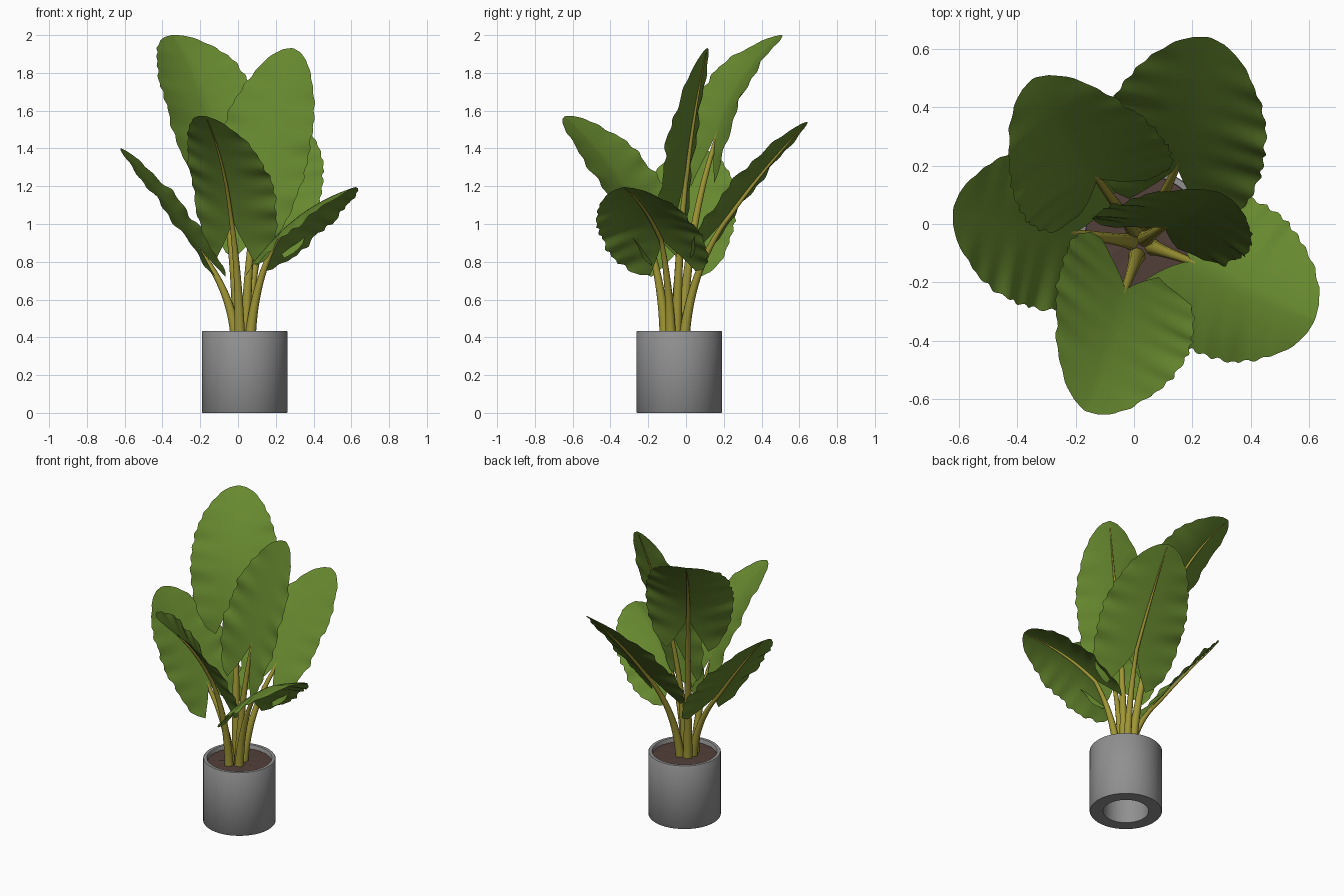
import bpy, bmesh, math, random
from mathutils import Vector

if "Cube" in bpy.data.objects:
    bpy.data.objects.remove(bpy.data.objects["Cube"])

random.seed(4)


def material(name, rgb):
    m = bpy.data.materials.new(name)
    m.diffuse_color = (*rgb, 1)
    m.use_nodes = True
    m.node_tree.nodes["Principled BSDF"].inputs["Base Color"].default_value = m.diffuse_color
    return m


GREEN = material("leaf green", (0.135, 0.25, 0.028))
OLIVE = material("stem olive", (0.35, 0.305, 0.035))
GREY = material("pot grey", (0.28, 0.28, 0.28))
BROWN = material("soil brown", (0.085, 0.05, 0.041))
POT = Vector((0.036, -0.036, 0))


def finish(name, bm, mat, angle=40):
    me = bpy.data.meshes.new(name)
    bm.to_mesh(me)
    bm.free()
    me.materials.append(mat)
    ob = bpy.data.objects.new(name, me)
    bpy.context.collection.objects.link(ob)
    bpy.context.view_layer.objects.active = ob
    ob.select_set(True)
    bpy.ops.object.shade_smooth_by_angle(angle=math.radians(angle))
    ob.select_set(False)
    return ob


def lathe(name, profile, mat, n=64):
    bm = bmesh.new()
    rings = []
    for r, z in profile:
        if r == 0:
            rings.append([bm.verts.new(POT + Vector((0, 0, z)))] * n)
        else:
            rings.append([bm.verts.new(POT + Vector((r * math.cos(2 * math.pi * i / n),
                                                     r * math.sin(2 * math.pi * i / n), z)))
                          for i in range(n)])
    for a, b in zip(rings, rings[1:]):
        for i in range(n):
            j = (i + 1) % n
            vs = list(dict.fromkeys((a[i], a[j], b[j], b[i])))
            if len(vs) > 2:
                bm.faces.new(vs)
    bmesh.ops.recalc_face_normals(bm, faces=bm.faces)
    return finish(name, bm, mat)


# Pot with a deep round recess underneath, and the soil
lathe("pot", [(0, 0.36), (0.142, 0.36), (0.142, 0), (0.223, 0), (0.226, 0.004), (0.226, 0.43),
              (0.223, 0.434), (0.203, 0.434), (0.2, 0.43), (0.2, 0.37), (0, 0.37)], GREY)
soil = lathe("soil", [(0, 0.41), (0.05, 0.41), (0.1, 0.409), (0.15, 0.408), (0.201, 0.406)], BROWN)
for v in soil.data.vertices:
    v.co.z += random.uniform(-0.002, 0.002)

# Leaf outline: half width along the blade, from lobe ends (0) to tip (1)
OUT = [(0, .47), (.03, .66), (.08, .8), (.18, .93), (.32, 1), (.48, .99), (.63, .92),
       (.77, .76), (.88, .56), (.95, .37), (.985, .2), (1, .03)]


def outline(t):
    for (a, p), (b, q) in zip(OUT, OUT[1:]):
        if t <= b:
            return p + (q - p) * (t - a) / (b - a)
    return OUT[-1][1]


def leaf_frame(P, T, w, arch):
    """Returns a function placing (s along, x across, h above) in space."""
    P, T, w = Vector(P), Vector(T), Vector(w)
    length = (T - P).length
    along = (T - P).normalized()
    w = (w - along * w.dot(along)).normalized()
    up = w.cross(along)

    def place(s, x, h):
        return P + along * s * length + w * x + up * (h + arch * length * s * (1 - s))
    return place, length


def leaf(name, place, length, half, lobe, cup, phase):
    bm = bmesh.new()
    rows, cols = 72, 10
    s0 = -lobe / length
    t0 = -s0 / (1 - s0)
    for side in (-1, 1):
        grid = []
        for i in range(rows + 1):
            t = i / rows
            s = s0 + (1 - s0) * t
            inner = .47 * (1 - t / t0) ** 1.3 if t < t0 else 0
            outer = outline(t) * (1 + .018 * math.sin(75 * t + phase + side))
            outer = max(outer, inner + .002)
            row = []
            for j in range(cols + 1):
                v = inner + (outer - inner) * j / cols
                e = v ** 2
                ripple = .006 * e * math.sin(44 * t + phase + 2 * side) + .008 * e * math.sin(19 * t - phase * side)
                # veins sweep forward towards the edge
                row.append(bm.verts.new(place(s + .06 * v * (1 - t) * min(1, t * 3), side * v * half,
                                              ripple + cup * (.7 * e + .3 * v))))
            grid.append(row)
        for a, b in zip(grid, grid[1:]):
            for j in range(cols):
                q = (a[j], a[j + 1], b[j + 1], b[j])
                bm.faces.new(q if side > 0 else q[::-1])
    bmesh.ops.remove_doubles(bm, verts=bm.verts, dist=.0004)
    return finish(name, bm, GREEN, 80)


def stem(name, base, P, place):
    base, P = Vector(base), Vector(P)
    ctrl = base.lerp(P, .15)
    ctrl.z = base.z + (P.z - base.z) * .56
    end = place(0, 0, -.011)
    pts = []
    for i in range(17):  # stalk
        t = i / 16
        pts.append((base * (1 - t) ** 2 + ctrl * 2 * t * (1 - t) + end * t * t, .03 - .018 * t ** .8))
    for i in range(1, 17):  # midrib under the blade
        t = i / 16
        r = .0105 * (1 - t) ** .8 + .0015
        pts.append((place(t * .97, 0, -r - .0008), r))
    cu = bpy.data.curves.new(name, "CURVE")
    cu.dimensions = "3D"
    cu.bevel_depth = 1
    cu.bevel_resolution = 3
    cu.use_fill_caps = True
    sp = cu.splines.new("POLY")
    sp.points.add(len(pts) - 1)
    for p, (co, r) in zip(sp.points, pts):
        p.co = (*co, 1)
        p.radius = r
    sp.use_smooth = True
    cu.materials.append(OLIVE)
    ob = bpy.data.objects.new(name, cu)
    bpy.context.collection.objects.link(ob)
    bpy.context.view_layer.objects.active = ob
    ob.select_set(True)
    bpy.ops.object.convert(target="MESH")
    bpy.context.object.select_set(False)


# name, stem foot (x, y), leaf base, leaf tip, across direction, arch, half width, lobe length, cup
LEAVES = [
    ("tall_back", (.0, -.02), (-.13, .16, 1.48), (-.345, .5, 2.0), (.54, .22, -.05), .3, .275, .27, .065),
    ("back_right", (.05, -.01), (.15, .2, 1.02), (.26, .64, 1.54), (.45, -.12, 0), .08, .285, .25, .03),
    ("left", (-.01, -.06), (-.21, -.03, .88), (-.62, .055, 1.4), (.09, .42, 0), .05, .28, .2, .02),
    ("front", (.01, -.11), (-.03, -.23, 1.03), (-.17, -.64, 1.57), (-.41, .17, .17), .2, .265, .25, .045),
    ("right", (.065, -.08), (.2, -.13, .925), (.62, -.33, 1.195), (-.2, -.41, -.05), .26, .28, .2, -.09),
    ("centre_upright", (.04, -.05), (.11, -.01, 1.23), (.29, .11, 1.93), (.93, -.28, 0), .06, .255, .31, .045),
]
for k, (name, foot, P, T, w, arch, half, lobe, cup) in enumerate(LEAVES):
    place, length = leaf_frame(P, T, w, arch)
    leaf(name + "_leaf", place, length, half, lobe, cup, k * 1.7)
    stem(name + "_stem", (*foot, .39), P, place)
